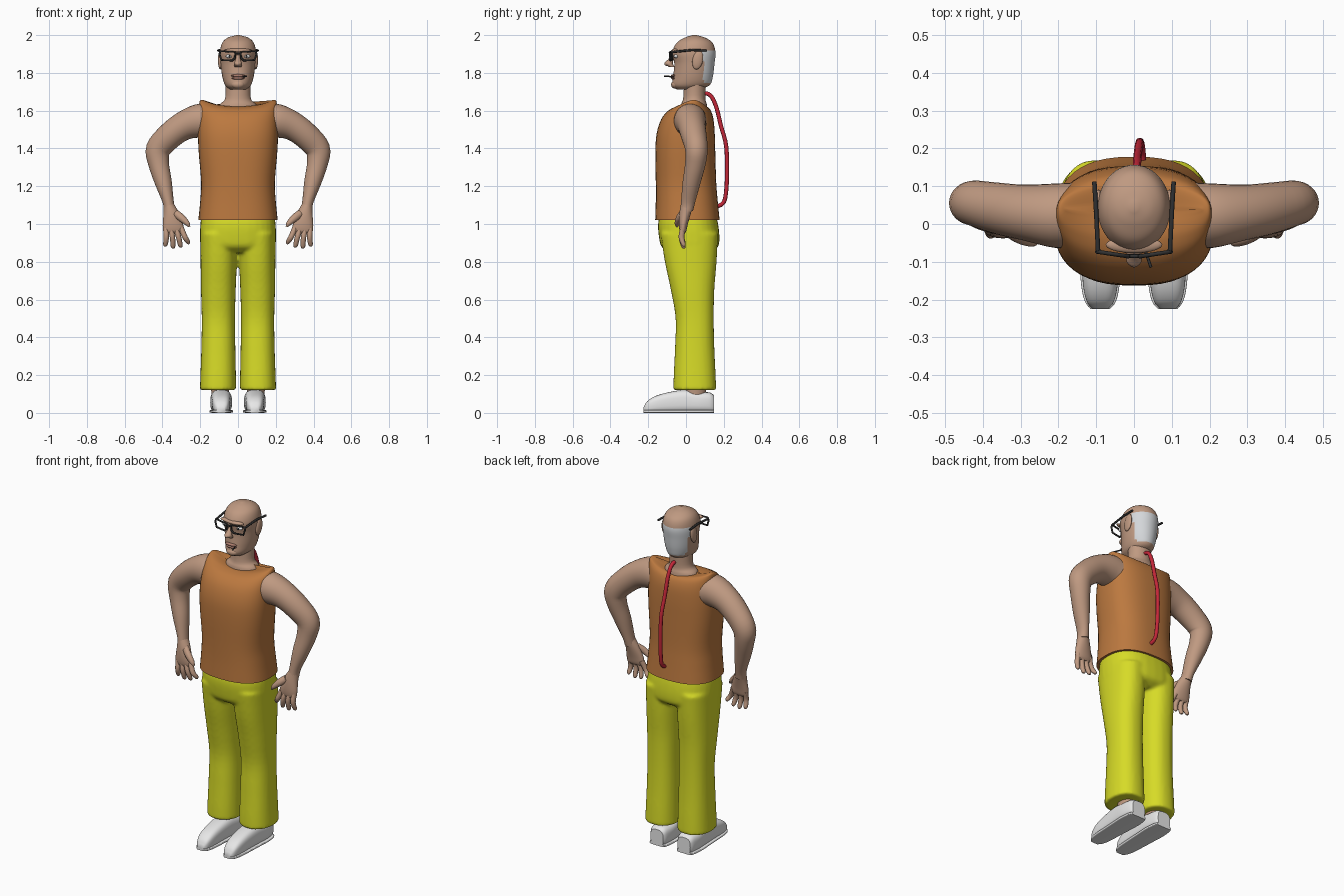
import bpy, bmesh, math
from mathutils import Vector, Matrix

if "Cube" in bpy.data.objects:
    bpy.data.objects.remove(bpy.data.objects["Cube"], do_unlink=True)


def material(name, r, g, b):
    m = bpy.data.materials.new(name)
    m.use_nodes = True
    m.diffuse_color = (r, g, b, 1)
    bsdf = m.node_tree.nodes["Principled BSDF"]
    bsdf.inputs["Base Color"].default_value = (r, g, b, 1)
    bsdf.inputs["Roughness"].default_value = 0.7
    return m


SKIN = material("skin", .52, .32, .22)
VEST = material("orange brown cloth", .50, .19, .05)
PANTS = material("yellow green cloth", .68, .71, .02)
WHITE = material("white leather", .80, .80, .80)
HAIR = material("grey hair", .66, .68, .70)
DARK = material("dark frame", .03, .03, .03)
RED = material("red cord", .55, .02, .04)
LIPS = material("lips", .40, .20, .15)


def finish(name, bm, mat, angle=50):
    bmesh.ops.recalc_face_normals(bm, faces=bm.faces)
    me = bpy.data.meshes.new(name)
    bm.to_mesh(me)
    bm.free()
    me.materials.append(mat)
    me.shade_smooth()
    me.set_sharp_from_angle(angle=math.radians(angle))
    ob = bpy.data.objects.new(name, me)
    bpy.context.collection.objects.link(ob)
    return ob


def spline(rows, steps):
    """Smooth rows of values with a Catmull-Rom spline."""
    rows = [Vector(r) for r in rows]
    out = []
    for i in range(len(rows) - 1):
        b, c = rows[i], rows[i + 1]
        m0 = (c - rows[i - 1]) / 2 if i else c - b
        m1 = (rows[i + 2] - b) / 2 if i + 2 < len(rows) else c - b
        for k in range(steps):
            t = k / steps
            out.append(b + m0 * t + (3 * (c - b) - 2 * m0 - m1) * t**2
                       + (2 * (b - c) + m0 + m1) * t**3)
    return out + [rows[-1]]


def add_loft(bm, rings, u=None, v=(0, 1, 0), power=2, sides=32, steps=4, side=1):
    """Loft through rings of (x, y, z, radius_u, radius_v, centre dip)."""
    rows = spline([tuple(r) + (0,) * (6 - len(r)) for r in rings], steps)
    centres = [r.to_3d() if len(r) == 3 else Vector(r[:3]) for r in rows]
    v, loops = Vector(v), []
    for i, row in enumerate(rows):
        if u:
            au = Vector(u)
        else:
            j = min(i + 1, len(rows) - 1)
            au = v.cross(centres[j] - centres[max(i - 1, 0)]).normalized()
        loop = []
        for k in range(sides):
            a = math.tau * k / sides
            c, s = [math.copysign(abs(f)**(2 / power), f) for f in (math.cos(a), math.sin(a))]
            p = centres[i] + au * c * max(row[3], .001) + v * s * max(row[4], .001)
            p.z -= row[5] * (1 - c * c)
            p.x *= side
            loop.append(bm.verts.new(p))
        loops.append(loop)
    for a, b in zip(loops, loops[1:]):
        for k in range(sides):
            n = (k + 1) % sides
            bm.faces.new((a[k], a[n], b[n], b[k]))
    bm.faces.new(loops[0])
    bm.faces.new(loops[-1])


def loft(name, rings, mat, **options):
    bm = bmesh.new()
    add_loft(bm, rings, **options)
    return finish(name, bm, mat)


def blob(name, loc, size, mat, tilt=0):
    bm = bmesh.new()
    bmesh.ops.create_uvsphere(bm, u_segments=20, v_segments=12, radius=1)
    bm.transform(Matrix.Translation(loc) @ Matrix.Rotation(tilt, 4, 'X')
                 @ Matrix.Diagonal((*size, 1)))
    return finish(name, bm, mat)


def tube(name, points, radius, mat, cyclic=False):
    cu = bpy.data.curves.new(name, 'CURVE')
    cu.dimensions = '3D'
    cu.bevel_depth, cu.bevel_resolution, cu.use_fill_caps = radius, 2, True
    sp = cu.splines.new('POLY')
    sp.points.add(len(points) - 1)
    for p, co in zip(sp.points, points):
        p.co = (*co, 1)
    sp.use_cyclic_u = cyclic
    cu.materials.append(mat)
    ob = bpy.data.objects.new(name, cu)
    bpy.context.collection.objects.link(ob)


def span(z, front, back, rx, dip=0, x=0):
    """Horizontal ring given by its front and back y."""
    return (x, (front + back) / 2, z, rx, (back - front) / 2, dip)


X = (1, 0, 0)

# Sleeveless vest
loft("vest", [span(1.02, -.163, .178, .21), span(1.12, -.16, .168, .2),
              span(1.22, -.16, .16, .195), span(1.38, -.162, .155, .208),
              span(1.48, -.155, .152, .212), span(1.56, -.13, .145, .21, .003),
              span(1.615, -.09, .13, .207, .012), span(1.645, -.045, .11, .204, .025),
              span(1.656, -.01, .09, .197, .035), span(1.655, .03, .05, .18, .04)],
     VEST, u=X, power=2.5, sides=48)

# Trousers: hips and legs fused into one soft surface
bm = bmesh.new()
add_loft(bm, [span(1.06, -.135, .155, .19), span(1.0, -.148, .17, .199),
              span(.93, -.143, .177, .201), span(.88, -.13, .17, .195),
              span(.85, -.09, .13, .15)], u=X, power=2.5)
for s in (1, -1):
    add_loft(bm, [span(.95, -.135, .17, .098, x=.102), span(.8, -.112, .162, .096, x=.102),
                  span(.65, -.08, .15, .092, x=.104), span(.5, -.055, .147, .088, x=.104),
                  span(.35, -.058, .15, .09, x=.104), span(.2, -.065, .157, .094, x=.105),
                  span(.12, -.067, .16, .096, x=.106)], u=X, power=2.3, side=s)
trousers = finish("trousers", bm, PANTS)
remesh = trousers.modifiers.new("fuse", 'REMESH')
remesh.mode, remesh.voxel_size, remesh.use_smooth_shade = 'VOXEL', .009, True
smooth = trousers.modifiers.new("soften", 'SMOOTH')
smooth.factor, smooth.iterations = .5, 6

# Head with a band of grey hair across the back
head = loft("head", [span(1.712, -.05, .07, .042), span(1.735, -.073, .125, .068),
                     span(1.78, -.068, .142, .083), span(1.85, -.062, .151, .092),
                     span(1.91, -.072, .156, .096), span(1.96, -.048, .14, .083),
                     span(1.987, -.005, .1, .053), span(2.0, .035, .055, .008)],
            SKIN, u=X, sides=48, steps=6)
head.data.materials.append(HAIR)
for f in head.data.polygons:
    if f.center.y > .092 and 1.75 < f.center.z < 1.92:
        f.material_index = 1
loft("neck", [span(1.6, -.03, .115, .11), span(1.635, -.025, .11, .095),
              span(1.665, -.015, .103, .068), span(1.75, -.01, .105, .066)], SKIN, u=X)

# Face
loft("nose", [(0, -.055, 1.9, .010, .012), (0, -.08, 1.87, .014, .016),
              (0, -.092, 1.85, .021, .022), (0, -.075, 1.832, .018, .016)], SKIN, u=X, sides=16)
blob("nose_tip", (0, -.098, 1.848), (.016, .017, .012), SKIN)
blob("upper_lip", (0, -.066, 1.785), (.038, .014, .008), LIPS)
blob("lower_lip", (0, -.065, 1.772), (.034, .014, .008), LIPS)
blob("chin", (0, -.055, 1.738), (.035, .024, .022), SKIN)
blob("brow", (0, -.055, 1.918), (.075, .022, .012), SKIN)
tube("cigarette", [(.028, -.065, 1.78), (.045, -.115, 1.782)], .004, DARK)

for s, tag in ((1, "left"), (-1, "right")):
    blob(tag + "_eye", (.045 * s, -.052, 1.888), (.02, .012, .01), WHITE)
    blob(tag + "_pupil", (.045 * s, -.063, 1.888), (.006, .003, .006), DARK)
    blob(tag + "_ear", (.094 * s, .062, 1.868), (.012, .028, .05), SKIN, tilt=-.2)

    # Spectacles
    rim = [(.014, 1.91), (.092, 1.915), (.098, 1.9), (.088, 1.868), (.03, 1.866), (.016, 1.88)]
    tube(tag + "_rim", [(x * s, -.088 + .15 * x, z) for x, z in rim], .0055, DARK, True)
    tube(tag + "_temple", [(.095 * s, -.073, 1.91), (.1 * s, .03, 1.921),
                           (.105 * s, .112, 1.918)], .006, DARK)

    # Arm bent at the elbow
    loft(tag + "_arm", [(.15, .025, 1.545, .09, .085), (.21, .022, 1.545, .089, .085),
                        (.29, .03, 1.518, .076, .074), (.365, .042, 1.463, .07, .068),
                        (.422, .055, 1.395, .066, .06), (.42, .05, 1.32, .055, .055),
                        (.395, .03, 1.22, .045, .048), (.37, .012, 1.12, .03, .038),
                        (.362, .003, 1.07, .03, .034)], SKIN, side=s)

    # Hand
    loft(tag + "_palm", [(.366, .006, 1.1, .028, .034), (.354, -.006, 1.05, .042, .03),
                         (.346, -.014, 1.0, .053, .024), (.341, -.016, .965, .054, .018),
                         (.34, -.016, .95, .04, .010)], SKIN, side=s, sides=20)
    fingers = {"index": (.302, .265, .893), "middle": (.33, .305, .875),
               "ring": (.356, .344, .87), "little": (.381, .384, .88)}
    for finger, (x0, x1, z1) in fingers.items():
        loft(f"{tag}_{finger}_finger",
             [(x0, -.015, .98, .015, .016), ((x0 + x1) / 2 - .003, -.024, .93, .014, .015),
              (x1, -.014, z1 + .012, .012, .012), (x1, -.011, z1, .005, .005)],
             SKIN, side=s, sides=12)
    loft(tag + "_thumb", [(.335, -.015, 1.06, .02, .02), (.303, -.035, 1.035, .02, .018),
                          (.27, -.046, 1.005, .014, .014), (.257, -.048, .985, .005, .006)],
         SKIN, side=s, sides=12)

    # Ankle and shoe
    loft(tag + "_ankle", [(.1, .055, .2, .05, .055), (.093, .05, .08, .045, .055)],
         SKIN, u=X, side=s)
    shoe = [(-.225, .03, .02), (-.205, .062, .036), (-.16, .09, .046), (-.08, .112, .051),
            (0, .122, .055), (.07, .112, .058), (.125, .108, .052), (.147, .095, .042)]
    loft(tag + "_shoe", [(.089, y, h / 2, w, h / 2) for y, h, w in shoe],
         WHITE, u=X, v=(0, 0, 1), power=3, side=s)
    loft(tag + "_sole", [(.089, y, .008, w + .005, .008) for y, h, w in shoe],
         WHITE, u=X, v=(0, 0, 1), power=5, side=s)

# Bridge of the spectacles
tube("bridge", [(-.015, -.085, 1.903), (.015, -.085, 1.903)], .005, DARK)

# Cord hanging down the back
cord = [(.005, .09, 1.695), (.006, .13, 1.68), (.008, .16, 1.62), (.01, .185, 1.52),
        (.014, .213, 1.41), (.016, .217, 1.25), (.018, .208, 1.14), (.02, .19, 1.105),
        (.022, .16, 1.092)]
tube("back_cord", spline(cord, 4), .011, RED)
